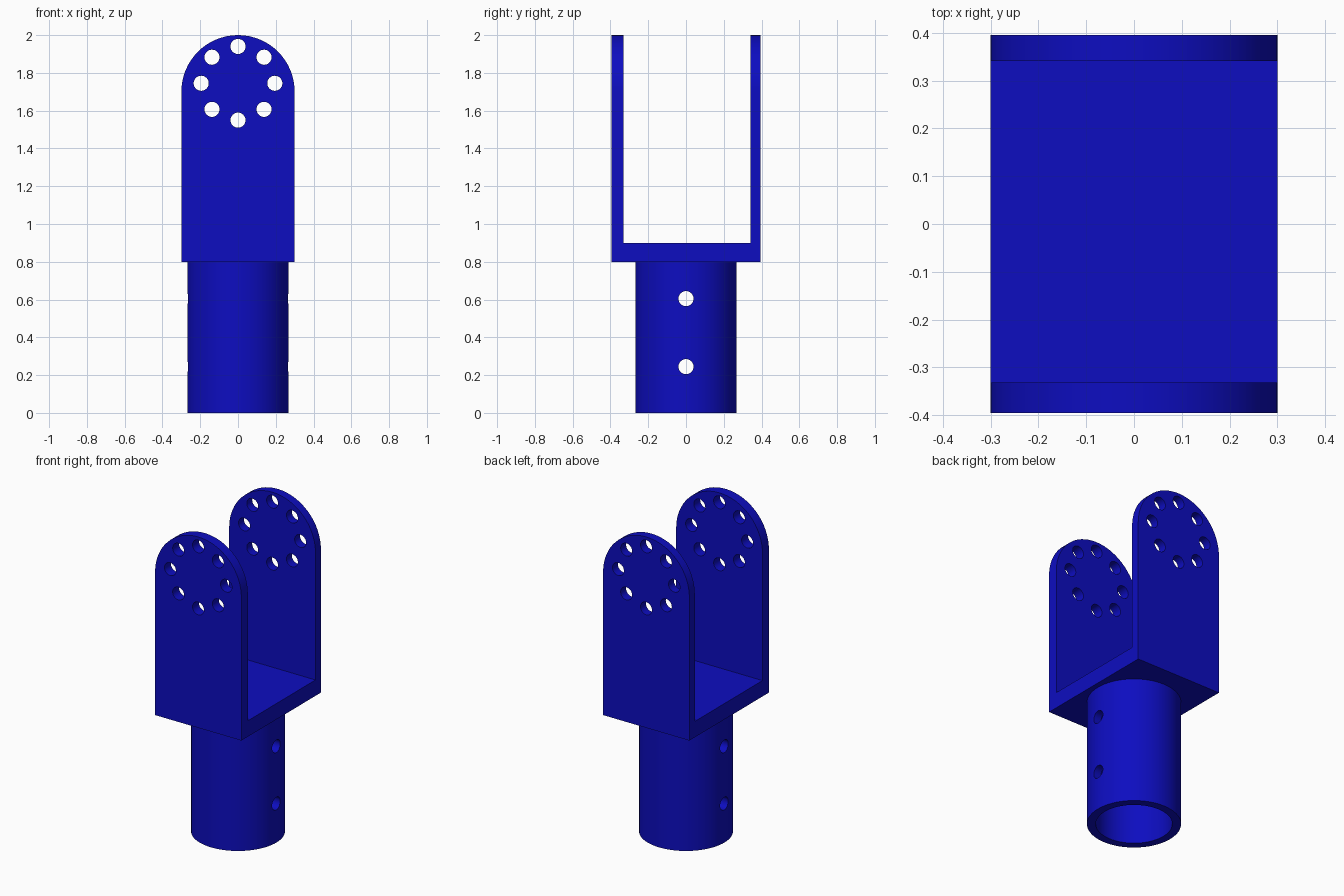
import bpy, bmesh
from math import pi, sin, cos, radians
from mathutils import Matrix

if "Cube" in bpy.data.objects:
    bpy.data.objects.remove(bpy.data.objects["Cube"])

blue = bpy.data.materials.new("blue_paint")
blue.diffuse_color = (0.004, 0.004, 0.53, 1)
blue.use_nodes = True
blue.node_tree.nodes["Principled BSDF"].inputs["Base Color"].default_value = blue.diffuse_color


def add_object(name, bm):
    bmesh.ops.recalc_face_normals(bm, faces=bm.faces)
    mesh = bpy.data.meshes.new(name)
    bm.to_mesh(mesh)
    bm.free()
    obj = bpy.data.objects.new(name, mesh)
    bpy.context.collection.objects.link(obj)
    mesh.materials.append(blue)
    return obj


def cylinder(name, radius, length, centre, axis="Z", sides=64):
    turn = {"X": Matrix.Rotation(pi / 2, 4, "Y"),
            "Y": Matrix.Rotation(pi / 2, 4, "X"),
            "Z": Matrix.Identity(4)}[axis]
    bm = bmesh.new()
    bmesh.ops.create_cone(bm, cap_ends=True, segments=sides, radius1=radius,
                          radius2=radius, depth=length,
                          matrix=Matrix.Translation(centre) @ turn)
    return add_object(name, bm)


def box(name, lo, hi):
    size = [b - a for a, b in zip(lo, hi)]
    mid = [(a + b) / 2 for a, b in zip(lo, hi)]
    bm = bmesh.new()
    bmesh.ops.create_cube(bm, size=1, matrix=Matrix.Translation(mid)
                          @ Matrix.Diagonal((*size, 1)))
    return add_object(name, bm)


def cut(target, cutters):
    for cutter in cutters:
        cutter.hide_render = True
        mod = target.modifiers.new("cut", "BOOLEAN")
        mod.operation = "DIFFERENCE"
        mod.solver = "EXACT"
        mod.object = cutter
        bpy.context.view_layer.objects.active = target
        bpy.ops.object.modifier_apply(modifier=mod.name)
        bpy.data.objects.remove(cutter)


def smooth(obj):
    bpy.ops.object.select_all(action="DESELECT")
    obj.select_set(True)
    bpy.context.view_layer.objects.active = obj
    bpy.ops.object.shade_smooth_by_angle(angle=radians(30))


# Yoke: round-topped profile extruded front to back
W, Y0, Y1, ARC_Z = 0.3, -0.395, 0.395, 1.7
profile = [(-W, 0.8), (W, 0.8)]
profile += [(W * cos(pi * i / 32), ARC_Z + W * sin(pi * i / 32)) for i in range(33)]
bm = bmesh.new()
face = bm.faces.new([bm.verts.new((x, Y0, z)) for x, z in profile])
ext = bmesh.ops.extrude_face_region(bm, geom=[face])
bmesh.ops.translate(bm, vec=(0, Y1 - Y0, 0),
                    verts=[v for v in ext["geom"] if isinstance(v, bmesh.types.BMVert)])
yoke = add_object("yoke", bm)

# Open channel between the two arms, then the ring of eight pin holes
cut(yoke, [box("channel_cutter", (-0.5, -0.331, 0.9), (0.5, 0.341, 2.2))])
cut(yoke, [cylinder("pin_hole_cutter", 0.04, 1.2,
                    (0.195 * cos(i * pi / 4), 0, 1.745 + 0.195 * sin(i * pi / 4)),
                    "Y", 32) for i in range(8)])
smooth(yoke)

# Hollow socket tube with two cross holes
socket = cylinder("socket_tube", 0.268, 0.8, (0, 0, 0.4))
cut(socket, [cylinder("bore_cutter", 0.218, 1.2, (0, 0, 0.4))])
cut(socket, [cylinder("cross_hole_cutter", 0.04, 1, (0, 0, z), "X", 32)
             for z in (0.245, 0.605)])
smooth(socket)
